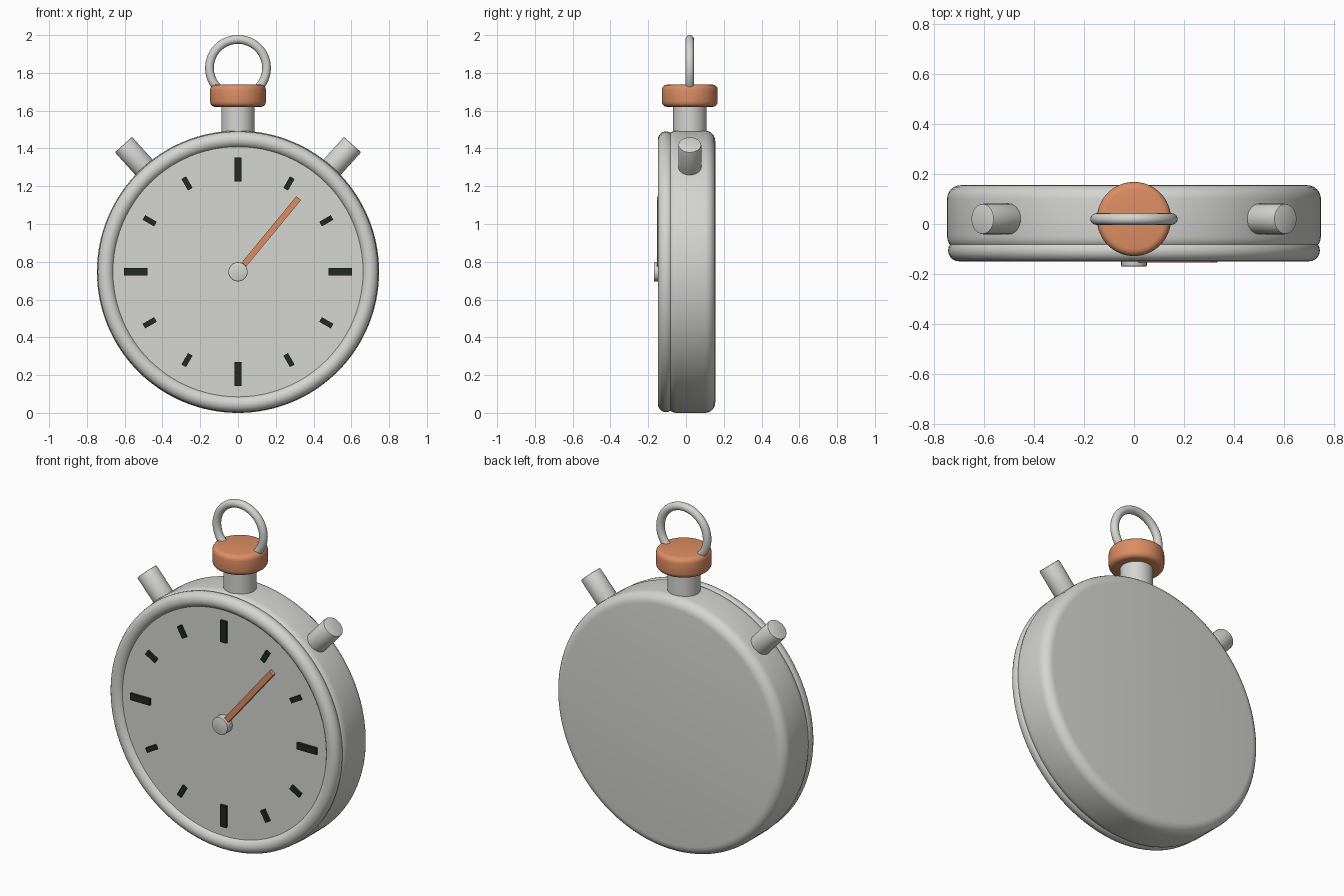
import bpy
import math
from mathutils import Vector, Matrix

cube = bpy.data.objects.get("Cube")
if cube:
    bpy.data.objects.remove(cube, do_unlink=True)


def material(name, rgb):
    m = bpy.data.materials.new(name)
    m.use_nodes = True
    m.diffuse_color = (*rgb, 1)
    m.node_tree.nodes["Principled BSDF"].inputs["Base Color"].default_value = (*rgb, 1)
    return m


SILVER = material("silver grey", (0.66, 0.66, 0.64))
ORANGE = material("copper orange", (0.72, 0.27, 0.125))
DARK = material("dark green black", (0.014, 0.024, 0.017))

CENTRE = Vector((0, 0, 0.747))   # middle of the dial
MID_Y = 0.02                     # depth of crown, buttons and ring


def finish(name, mat, bevel=0, segments=4):
    """Name, colour, bevel and shade the active object."""
    ob = bpy.context.object
    ob.name = name
    ob.data.materials.append(mat)
    bpy.ops.object.transform_apply(location=False, rotation=True, scale=True)
    if bevel:
        mod = ob.modifiers.new("rounded edge", 'BEVEL')
        mod.width = bevel
        mod.segments = segments
        mod.limit_method = 'ANGLE'
        mod.angle_limit = math.radians(40)
        bpy.ops.object.modifier_apply(modifier=mod.name)
    bpy.ops.object.shade_smooth_by_angle(angle=math.radians(35))
    return ob


def rod(name, mat, start, end, radius, bevel=0, sides=48, segments=4):
    """Cylinder running between two points."""
    start, end = Vector(start), Vector(end)
    axis = end - start
    bpy.ops.mesh.primitive_cylinder_add(
        vertices=sides, radius=radius, depth=axis.length, location=(start + end) / 2,
        rotation=axis.to_track_quat('Z', 'Y').to_euler())
    return finish(name, mat, bevel, segments)


def ring(name, location, major, minor):
    bpy.ops.mesh.primitive_torus_add(
        major_segments=96, minor_segments=20, major_radius=major, minor_radius=minor,
        location=location, rotation=(math.pi / 2, 0, 0))
    return finish(name, SILVER)


def dial_bar(name, mat, angle, inner, outer, width, back, front):
    """Flat bar lying on the dial, pointing outwards; angle is clockwise from the top."""
    turn = Matrix.Rotation(angle, 3, 'Y')
    spot = CENTRE + turn @ Vector((0, (back + front) / 2, (inner + outer) / 2))
    bpy.ops.mesh.primitive_cube_add(size=1, location=spot, rotation=turn.to_euler())
    bpy.context.object.scale = (width, back - front, outer - inner)
    return finish(name, mat)


def at_depth(y):
    return CENTRE + Vector((0, y, 0))


# Case, bezel and dial
rod("case", SILVER, at_depth(-0.105), at_depth(0.155), 0.747, 0.055, 128, 6)
ring("bezel", at_depth(-0.106), 0.70, 0.043)
rod("dial", SILVER, at_depth(-0.09), at_depth(-0.125), 0.67, 0, 128)

# Hour marks, longer at the quarters
for i in range(12):
    inner, outer, width = (0.478, 0.604, 0.038) if i % 3 == 0 else (0.505, 0.575, 0.028)
    dial_bar(f"mark_{i + 1}", DARK, i * math.pi / 6, inner, outer, width, -0.12, -0.14)

# Hand and hub
dial_bar("hand", ORANGE, math.radians(39.5), 0.02, 0.505, 0.032, -0.13, -0.154)
rod("hub", SILVER, at_depth(-0.11), at_depth(-0.17), 0.051, 0.004, 32, 2)

# Stem, crown and hanging ring
rod("stem", SILVER, (0, MID_Y, 1.42), (0, MID_Y, 1.64), 0.088)
rod("crown", ORANGE, (0, MID_Y, 1.62), (0, MID_Y, 1.738), 0.148, 0.028, 64)
ring("hanging_ring", (0, MID_Y, 1.826), 0.151, 0.023)

# Side buttons
for side, name in ((1, "left_button"), (-1, "right_button")):
    out = Vector((side * math.cos(math.radians(48)), 0, math.sin(math.radians(48))))
    rod(name, SILVER, at_depth(MID_Y) + out * 0.68, at_depth(MID_Y) + out * 0.906, 0.061, 0.006, 40, 2)
